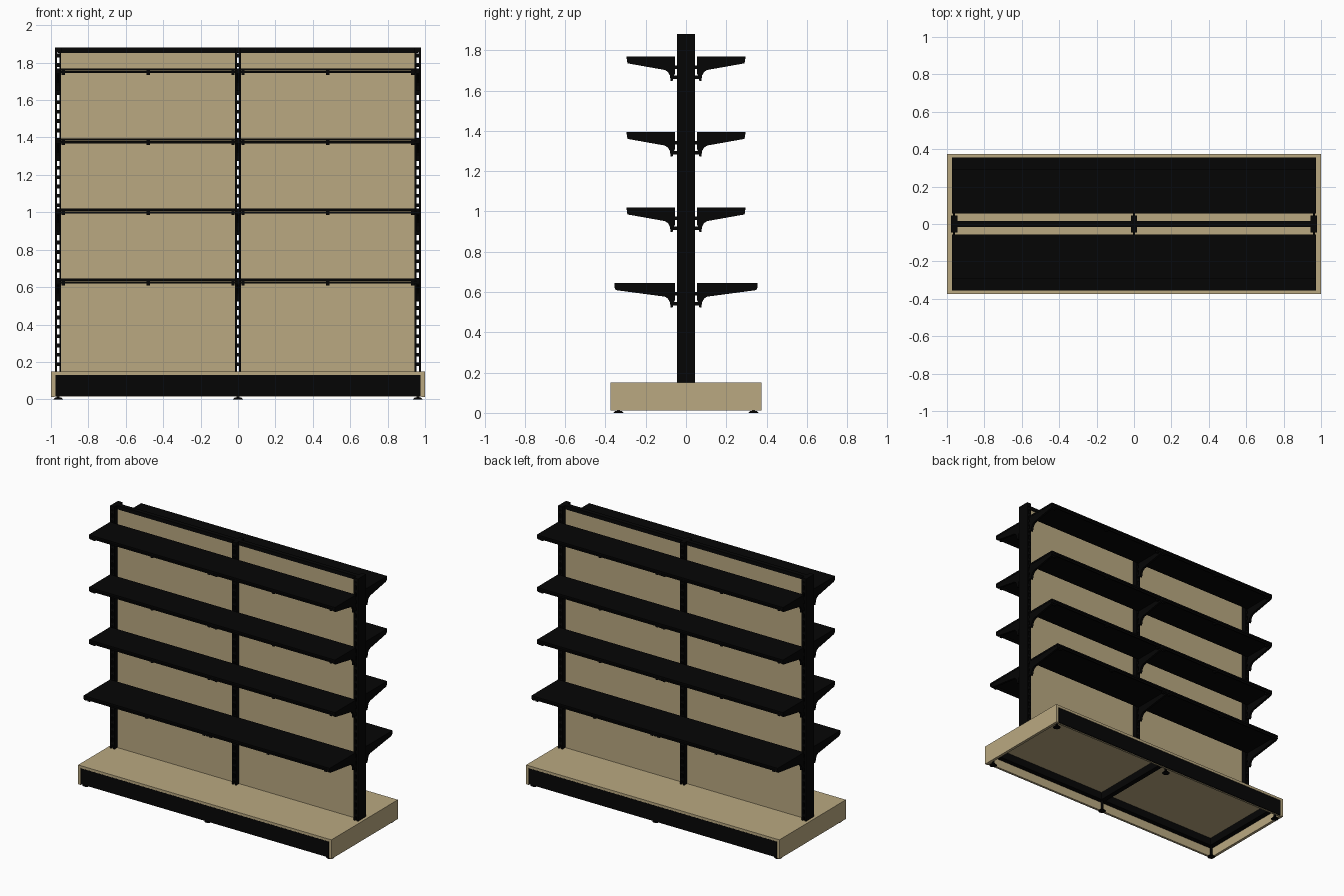
import bpy, bmesh
from mathutils import Matrix

cube = bpy.data.objects.get("Cube")
if cube:
    bpy.data.objects.remove(cube, do_unlink=True)


def material(name, rgb):
    m = bpy.data.materials.new(name)
    m.use_nodes = True
    m.diffuse_color = (*rgb, 1)
    m.node_tree.nodes["Principled BSDF"].inputs["Base Color"].default_value = (*rgb, 1)
    return m


BLACK = material("black metal", (0.0016, 0.0016, 0.0016))
BEIGE = material("beige board", (0.49, 0.395, 0.22))


def finish(name, bm, mat):
    bmesh.ops.recalc_face_normals(bm, faces=bm.faces)
    me = bpy.data.meshes.new(name)
    bm.to_mesh(me)
    bm.free()
    me.materials.append(mat)
    ob = bpy.data.objects.new(name, me)
    bpy.context.collection.objects.link(ob)
    return ob


def boxes(name, mat, *bounds):
    """One object from boxes given as (x0, x1), (y0, y1), (z0, z1)."""
    bm = bmesh.new()
    for b in bounds:
        size = [abs(hi - lo) for lo, hi in b]
        mid = [(lo + hi) / 2 for lo, hi in b]
        bmesh.ops.create_cube(bm, size=1, matrix=Matrix.Translation(mid) @ Matrix.Diagonal((*size, 1)))
    return finish(name, bm, mat)


def side_profile(name, mat, points, x, width):
    """Extrude a (y, z) outline along x."""
    bm = bmesh.new()
    face = bm.faces.new([bm.verts.new((x - width / 2, y, z)) for y, z in points])
    ext = bmesh.ops.extrude_face_region(bm, geom=[face])
    verts = [v for v in ext["geom"] if isinstance(v, bmesh.types.BMVert)]
    bmesh.ops.translate(bm, verts=verts, vec=(width, 0, 0))
    return finish(name, bm, mat)


POSTS = (-0.962, 0, 0.962)
SIDES = (-1, 1)
BASE_TOP, TOP = 0.15, 1.88

# Plinth: open underneath, with end boards, top board and recessed kick plates
boxes("base_end_boards", BEIGE, *[((s * 0.98, s), (-0.375, 0.375), (0.013, BASE_TOP)) for s in SIDES])
boxes("base_top_board", BEIGE, ((-0.98, 0.98), (-0.375, 0.375), (0.132, BASE_TOP)))
boxes("base_long_boards", BEIGE, *[((-0.98, 0.98), (s * 0.355, s * 0.368), (0.016, 0.132)) for s in SIDES])
boxes("kick_plates", BLACK, *[((-0.977, 0.977), (s * 0.368, s * 0.374), (0.018, 0.131)) for s in SIDES])

# Frame under the top board
boxes("base_frame", BLACK,
      *[((-0.98, 0.98), (s * 0.32, s * 0.354), (0.078, 0.132)) for s in SIDES],
      *[((x - 0.018, x + 0.018), (-0.32, 0.32), (0.078, 0.132)) for x in POSTS])

# Levelling feet on stems
bm = bmesh.new()
for x in POSTS:
    for y in (-0.335, 0.335):
        for r1, r2, h, z in ((0.026, 0.016, 0.01, 0.005), (0.008, 0.008, 0.072, 0.044)):
            bmesh.ops.create_cone(bm, cap_ends=True, segments=16, radius1=r1, radius2=r2,
                                  depth=h, matrix=Matrix.Translation((x, y, z)))
finish("levelling_feet", bm, BLACK)

# Slotted posts: two side walls joined by rungs, open between the rungs
for x in POSTS:
    w = 0.017
    boxes("post_walls", BLACK, *[((x + s * 0.0065, x + s * w), (-0.045, 0.045), (BASE_TOP, TOP)) for s in SIDES])
    rungs = boxes("post_rungs", BLACK, *[((x - 0.008, x + 0.008), (s * 0.038, s * 0.045),
                                         (0.178, 0.198)) for s in SIDES])
    arr = rungs.modifiers.new("repeat", "ARRAY")
    arr.use_relative_offset = False
    arr.use_constant_offset = True
    arr.constant_offset_displace = (0, 0, 0.05)
    arr.count = 34
    boxes("post_cap", BLACK, ((x - w, x + w), (-0.045, 0.045), (TOP - 0.025, TOP)))

# Back boards and top rail
boxes("back_boards", BEIGE, *[((s * 0.016, s * 0.946), (-0.012, 0.012), (BASE_TOP, TOP - 0.02)) for s in SIDES])
boxes("top_rail", BLACK, ((-0.962, 0.962), (-0.016, 0.016), (TOP - 0.027, TOP)))

# Shelves on both sides, as (top height, depth)
for z, reach in ((1.77, 0.295), (1.395, 0.295), (1.02, 0.295), (0.645, 0.355)):
    for s in SIDES:
        span = (-0.972, 0.972)
        boxes("shelf", BLACK, (span, (s * 0.055, s * reach), (z - 0.012, z)))
        boxes("shelf_rail", BLACK, (span, (s * (reach - 0.012), s * (reach - 0.001)), (z - 0.026, z - 0.015)))
        # Clips under the front edge
        boxes("shelf_clips", BLACK, *[((side * c - 0.009, side * c + 0.009),
                                       (s * (reach - 0.025), s * (reach - 0.004)),
                                       (z - 0.035, z - 0.012)) for c in (0.027, 0.48, 0.935) for side in SIDES])
        # Tapered brackets with a hooked foot at the post
        outline = [(0.055, z - 0.002), (reach, z - 0.002), (reach - 0.002, z - 0.028),
                   (reach - 0.01, z - 0.036), (0.105, z - 0.068), (0.09, z - 0.078),
                   (0.08, z - 0.095), (0.076, z - 0.122), (0.066, z - 0.122), (0.064, z - 0.105),
                   (0.055, z - 0.085)]
        for x in POSTS:
            side_profile("shelf_bracket", BLACK, [(s * y, h) for y, h in outline], x, 0.016)
            boxes("bracket_hooks", BLACK, *[((x - 0.006, x + 0.006), (s * 0.04, s * 0.066), (z - d - 0.018, z - d))
                                            for d in (0.045, 0.095)])
